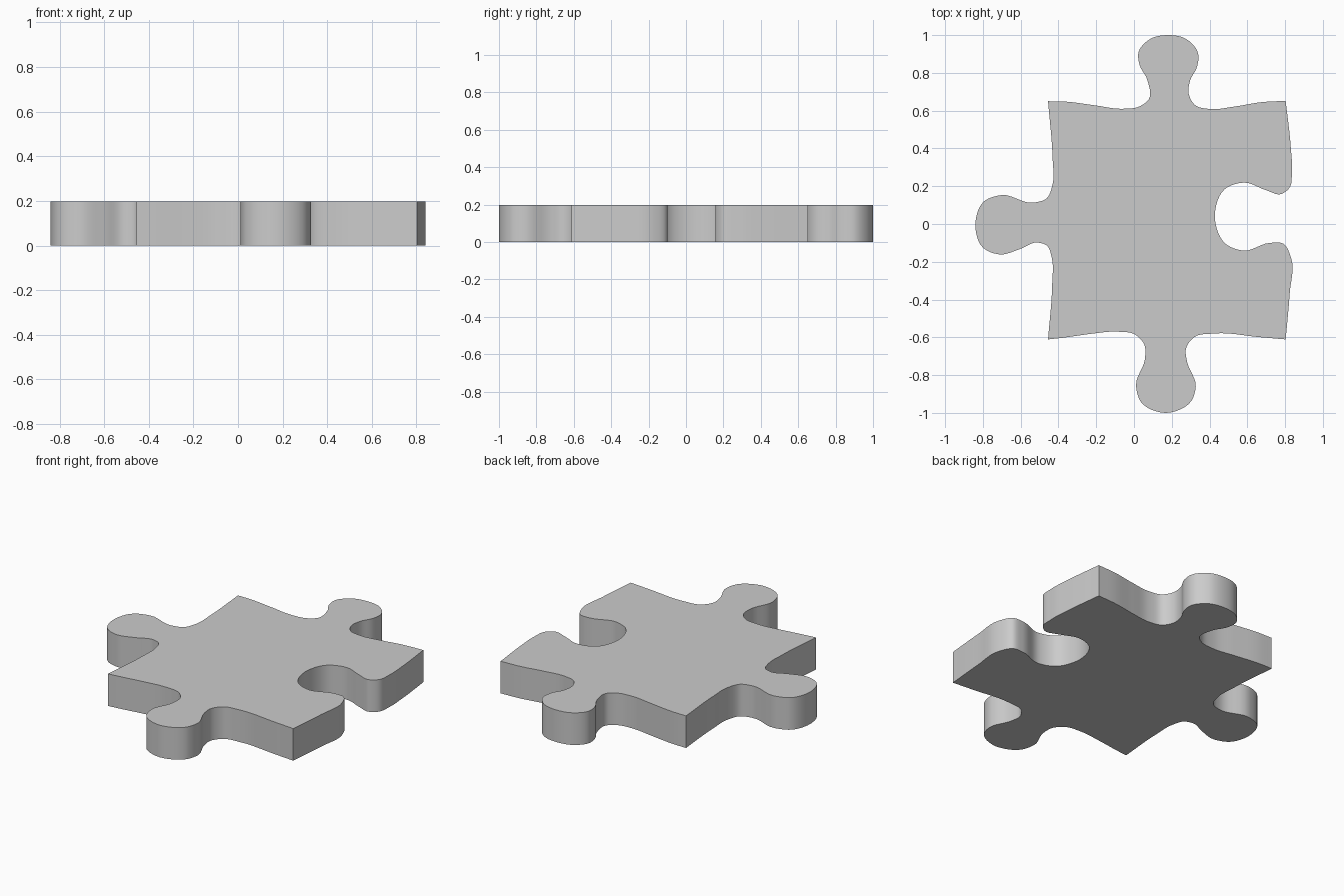
import bpy, bmesh, math
from mathutils import Vector

if "Cube" in bpy.data.objects:
    bpy.data.objects.remove(bpy.data.objects["Cube"])

HEIGHT = 0.197
STEPS = 6

# Four corners of the body: top left, top right, bottom right, bottom left
TL, TR, BR, BL = (-.455, .65), (.803, .652), (.803, -.611), (-.455, -.611)

# Sparse control points along each side, running clockwise
top_tab = [(-.365, .648), (-.206, .628), (-.06, .61), (.03, .623), (.078, .66),
           (.069, .767), (.03, .841), (.024, .91), (.085, .979), (.18, 1),
           (.275, .98), (.339, .905), (.333, .83), (.298, .762), (.29, .688),
           (.325, .628), (.40, .609), (.534, .622), (.676, .645)]
right_socket = [(.83, .407), (.836, .28), (.822, .19), (.777, .158), (.697, .18),
                (.585, .219), (.481, .185), (.428, .042), (.486, -.106),
                (.58, -.141), (.719, -.1), (.79, -.104), (.832, -.18), (.824, -.37)]
bottom_tab = [(.666, -.599), (.42, -.58), (.32, -.598), (.275, -.661), (.28, -.725),
              (.327, -.86), (.305, -.935), (.169, -1), (.035, -.94), (.011, -.852),
              (.058, -.714), (.055, -.64), (.005, -.585), (-.09, -.57),
              (-.232, -.582), (-.375, -.602)]
left_tab = [(-.433, -.317), (-.435, -.18), (-.46, -.115), (-.513, -.098),
            (-.602, -.132), (-.71, -.161), (-.80, -.125), (-.84, -.005),
            (-.795, .119), (-.703, .153), (-.534, .113), (-.463, .135),
            (-.431, .21), (-.431, .35)]


def smooth_path(points):
    """Spaced Hermite spline through the points, without the last one."""
    p = [Vector(q) for q in points]
    p = [2 * p[0] - p[1]] + p + [2 * p[-1] - p[-2]]
    d = [(b - a).length for a, b in zip(p, p[1:])]

    def slope(i):
        a, b = (p[i] - p[i - 1]) / d[i - 1], (p[i + 1] - p[i]) / d[i]
        return (a * d[i] + b * d[i - 1]) / (d[i - 1] + d[i])

    out = []
    for i in range(1, len(p) - 2):
        m0, m1 = slope(i) * d[i], slope(i + 1) * d[i]
        for s in range(STEPS):
            t = s / STEPS
            h = t * t * (3 - 2 * t)
            out.append(p[i] * (1 - h) + p[i + 1] * h
                       + m0 * t * (1 - t) ** 2 - m1 * t * t * (1 - t))
    return out


# Join the four sides into one closed outline
outline = []
for start, side, end in ((TL, top_tab, TR), (TR, right_socket, BR),
                         (BR, bottom_tab, BL), (BL, left_tab, TL)):
    outline += smooth_path([start] + side + [end])

# Extrude the outline into a solid piece
bm = bmesh.new()
base = bm.faces.new([bm.verts.new((v.x, v.y, 0)) for v in outline])
lifted = bmesh.ops.extrude_face_region(bm, geom=[base], use_keep_orig=True)["geom"]
bmesh.ops.translate(bm, vec=(0, 0, HEIGHT),
                    verts=[g for g in lifted if isinstance(g, bmesh.types.BMVert)])
caps = [f for f in bm.faces if len(f.verts) > 4]
bmesh.ops.triangulate(bm, faces=caps)
bmesh.ops.recalc_face_normals(bm, faces=bm.faces)
mesh = bpy.data.meshes.new("jigsaw_piece")
bm.to_mesh(mesh)
bm.free()

piece = bpy.data.objects.new("jigsaw_piece", mesh)
bpy.context.collection.objects.link(piece)
bpy.context.view_layer.objects.active = piece
piece.select_set(True)
bpy.ops.object.shade_smooth_by_angle(angle=math.radians(30))
